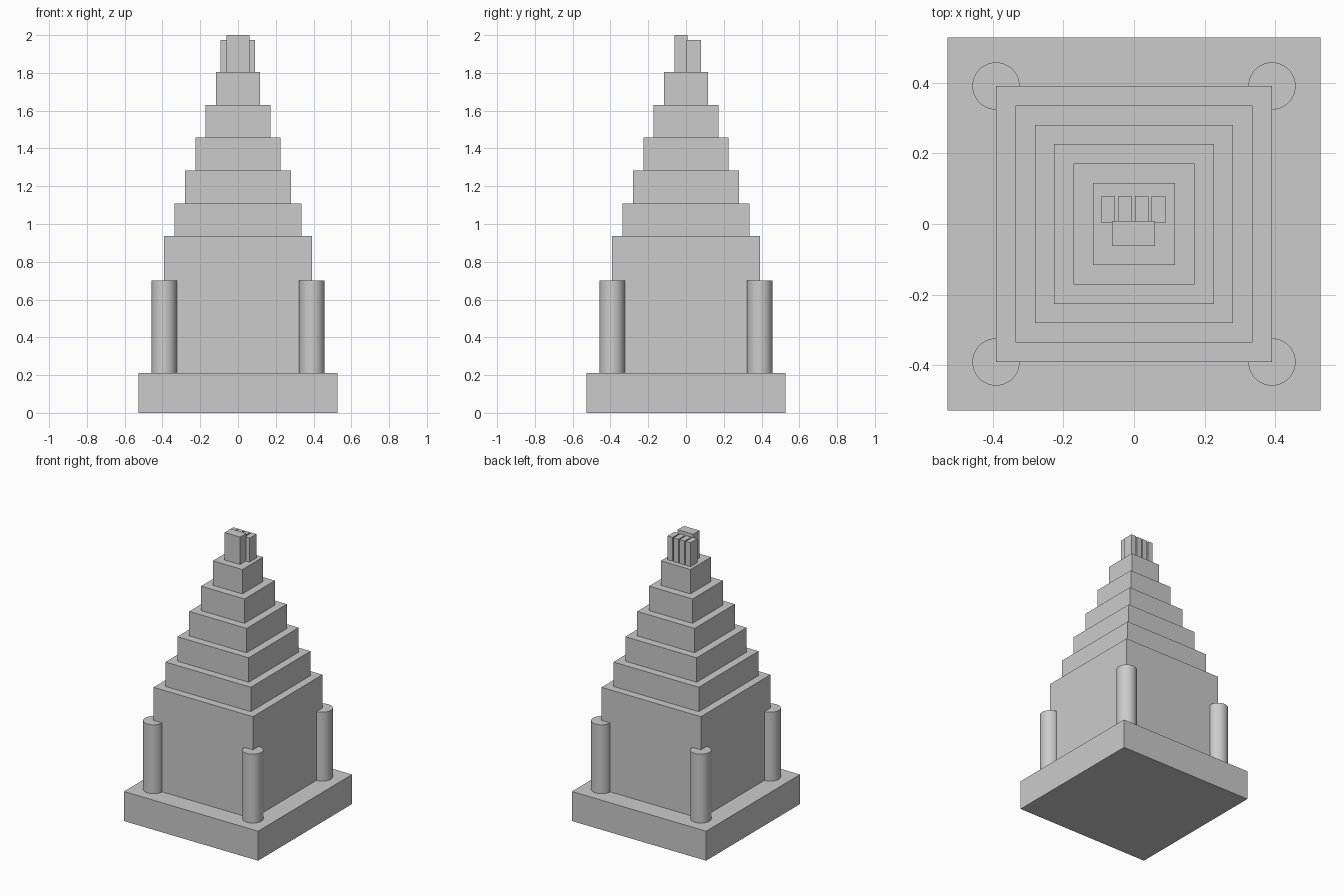
import bpy
import math

if "Cube" in bpy.data.objects:
    bpy.data.objects.remove(bpy.data.objects["Cube"])

# Single stone colour
stone = bpy.data.materials.new("stone_grey")
stone.use_nodes = True
colour = (0.6, 0.6, 0.6, 1)
stone.diffuse_color = colour
stone.node_tree.nodes["Principled BSDF"].inputs["Base Color"].default_value = colour


def finish(name):
    obj = bpy.context.object
    obj.name = name
    obj.data.materials.append(stone)
    return obj


def block(name, x, y, bottom, width, depth, top):
    bpy.ops.mesh.primitive_cube_add(size=1, location=(x, y, (bottom + top) / 2))
    obj = finish(name)
    obj.scale = (width, depth, top - bottom)
    bpy.ops.object.transform_apply(location=False, rotation=False, scale=True)
    return obj


BASE_TOP = 0.21
TOWER_TOP = 0.936
TOWER_HALF = 0.391
STEP_HEIGHT = 0.1737
STEP_INSET = 0.055

# Plinth and main tower
block("base", 0, 0, 0, 1.056, 1.056, BASE_TOP)
block("tower", 0, 0, BASE_TOP, 2 * TOWER_HALF, 2 * TOWER_HALF, TOWER_TOP)

# Stepped tiers
level = TOWER_TOP
for i in range(1, 6):
    width = 2 * (TOWER_HALF - i * STEP_INSET)
    block(f"tier_{i}", 0, 0, level, width, width, level + STEP_HEIGHT)
    level += STEP_HEIGHT

# Corner columns
for side_x, x in (("right", -TOWER_HALF), ("left", TOWER_HALF)):
    for side_y, y in (("front", -TOWER_HALF), ("back", TOWER_HALF)):
        bpy.ops.mesh.primitive_cylinder_add(
            vertices=48, radius=0.067, depth=0.49, location=(x, y, BASE_TOP + 0.245))
        finish(f"column_{side_y}_{side_x}")
        bpy.ops.object.shade_smooth_by_angle(angle=math.radians(30))

# Crown: wide front block with four slim posts behind it
block("crown_block", -0.001, -0.027, level, 0.122, 0.07, 2.0)
for i in range(4):
    block(f"crown_post_{i + 1}", -0.073 + i * 0.0475, 0.041, level, 0.039, 0.077, 1.975)
